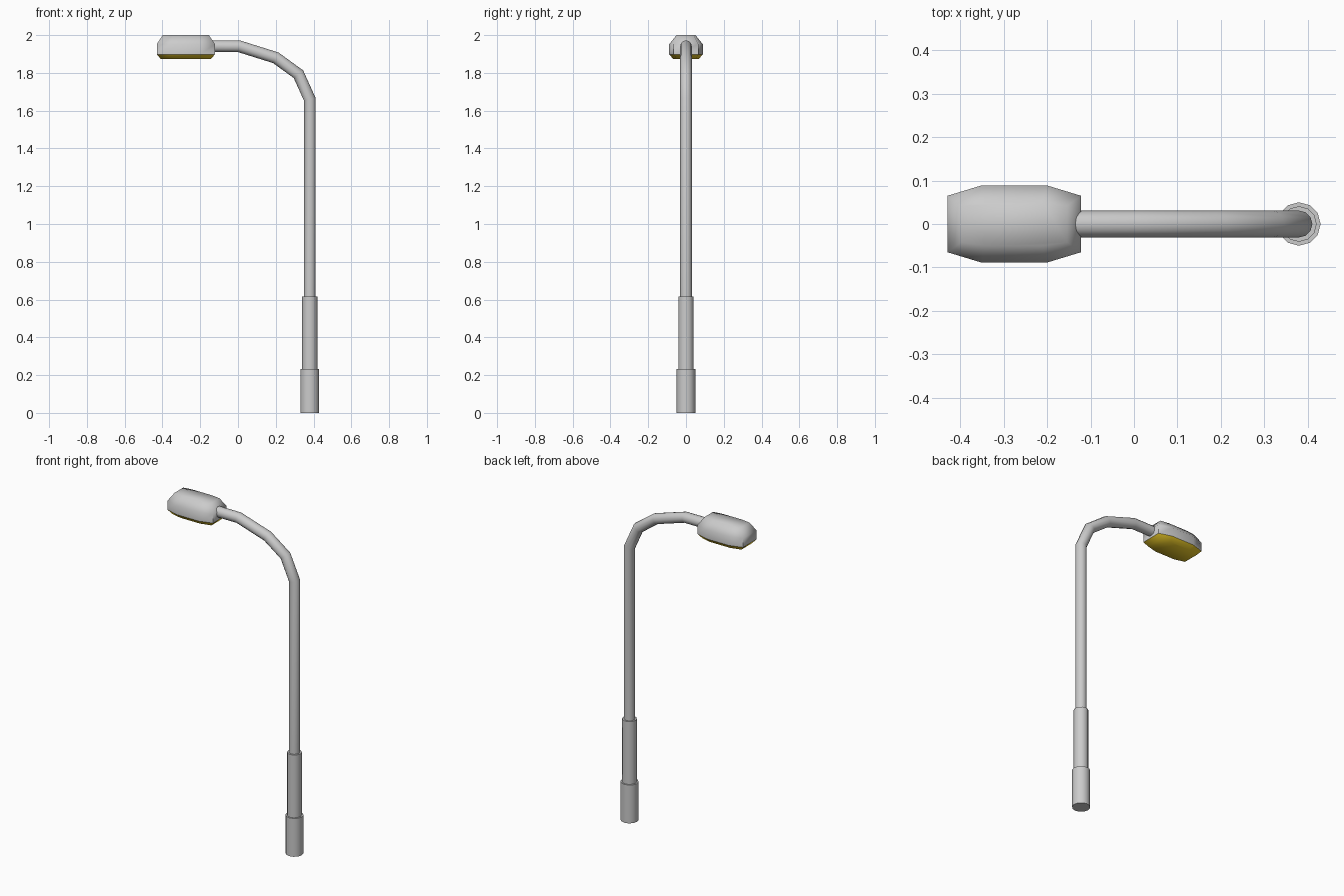
import bpy, bmesh, math
from mathutils import Vector

if "Cube" in bpy.data.objects:
    bpy.data.objects.remove(bpy.data.objects["Cube"])

SIDES = 12
POLE_X = 0.38


def finish(bm, name, angle):
    """Turn a bmesh into a named object, smooth except at sharp edges."""
    bmesh.ops.recalc_face_normals(bm, faces=bm.faces)
    mesh = bpy.data.meshes.new(name)
    bm.to_mesh(mesh)
    bm.free()
    obj = bpy.data.objects.new(name, mesh)
    bpy.context.collection.objects.link(obj)
    bpy.ops.object.select_all(action='DESELECT')
    obj.select_set(True)
    bpy.context.view_layer.objects.active = obj
    bpy.ops.object.shade_smooth_by_angle(angle=math.radians(angle))
    return obj


def loft(rings, name, angle):
    """Skin a list of equal-length point rings and cap both ends."""
    bm = bmesh.new()
    loops = [[bm.verts.new(p) for p in ring] for ring in rings]
    n = len(loops[0])
    for a, b in zip(loops, loops[1:]):
        for i in range(n):
            j = (i + 1) % n
            bm.faces.new((a[i], a[j], b[j], b[i]))
    bm.faces.new(loops[0])
    bm.faces.new(loops[-1])
    return finish(bm, name, angle)


def tube(path, radius, name):
    """Sweep a circle along a path in the XZ plane with mitred joints."""
    pts = [Vector((x, 0, z)) for x, z in path]
    dirs = [(b - a).normalized() for a, b in zip(pts, pts[1:])]
    rings = []
    for i, p in enumerate(pts):
        d0, d1 = dirs[max(i - 1, 0)], dirs[min(i, len(dirs) - 1)]
        tangent = (d0 + d1).normalized()
        across = Vector((tangent.z, 0, -tangent.x)) / tangent.dot(d0)
        side = Vector((0, 1, 0))
        angles = [2 * math.pi * k / SIDES for k in range(SIDES)]
        rings.append([p + radius * (math.cos(t) * across + math.sin(t) * side)
                      for t in angles])
    return loft(rings, name, 40)


def lamp_ring(z, end_x, mid_x, end_y, mid_y):
    """Eight-sided plan outline of the lamp head at one height."""
    cx = -0.276
    quarter = [(end_x, end_y), (mid_x, mid_y)]
    half = quarter + [(-x, y) for x, y in reversed(quarter)]
    outline = half + [(-x, -y) for x, y in half]
    return [(cx + x, y, z) for x, y in outline]


# stepped base sleeves
tube([(POLE_X, 0), (POLE_X, 0.233)], 0.05, "base_sleeve")
tube([(POLE_X, 0.225), (POLE_X, 0.615)], 0.041, "lower_pole_sleeve")

# pole bending over into the arm
tube([(POLE_X, 0.6), (POLE_X, 1.66), (0.32, 1.793), (0.20, 1.88),
      (0.005, 1.941), (-0.2, 1.941)], 0.031, "pole_and_arm")

# lamp housing
seam = lamp_ring(1.898, 0.154, 0.075, 0.065, 0.089)
loft([seam,
      lamp_ring(1.952, 0.154, 0.075, 0.065, 0.089),
      lamp_ring(2.0, 0.122, 0.066, 0.042, 0.05)], "lamp_housing", 62)

# yellow lens below the housing
lens = loft([lamp_ring(1.873, 0.132, 0.066, 0.05, 0.067), seam],
            "lamp_lens", 62)
yellow = bpy.data.materials.new("yellow_lens")
yellow.diffuse_color = (0.8, 0.57, 0.02, 1)
yellow.use_nodes = True
yellow.node_tree.nodes["Principled BSDF"].inputs["Base Color"].default_value = yellow.diffuse_color
lens.data.materials.append(yellow)
